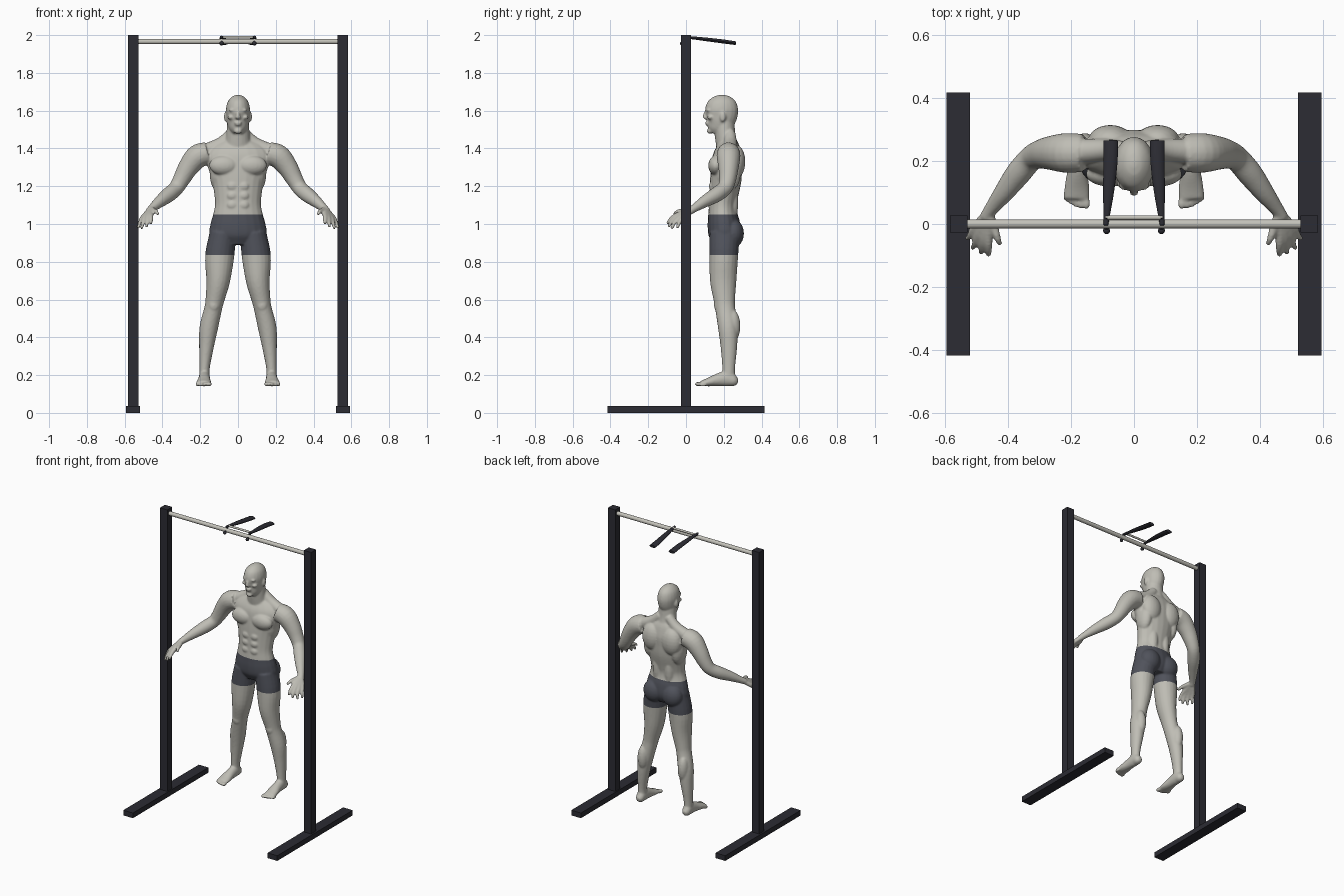
import bpy, bmesh, math
from mathutils import Vector, Matrix

cube = bpy.data.objects.get("Cube")
if cube:
    bpy.data.objects.remove(cube, do_unlink=True)


def material(name, rgb):
    mat = bpy.data.materials.new(name)
    mat.use_nodes = True
    mat.diffuse_color = (*rgb, 1)
    mat.node_tree.nodes["Principled BSDF"].inputs["Base Color"].default_value = (*rgb, 1)
    return mat


SKIN = material("pale grey skin", (.52, .51, .46))
SHORTS = material("slate shorts", (.08, .085, .105))
FRAME = material("dark frame", (.025, .025, .033))
STEEL = material("light steel", (.55, .54, .49))


def catmull(rows, steps):
    """Smoothly resample rows of numbers."""
    pts = [Vector(r) for r in rows]
    pts = [pts[0] * 2 - pts[1]] + pts + [pts[-1] * 2 - pts[-2]]
    out = []
    for a, b, c, d in zip(pts, pts[1:], pts[2:], pts[3:]):
        for i in range(steps):
            t = i / steps
            out.append((b * 2 + (c - a) * t + (a * 2 - b * 5 + c * 4 - d) * t * t
                        + (b * 3 - a - c * 3 + d) * t ** 3) / 2)
    return out + [pts[-2]]


def tube(bm, rows, side=1, steps=4, sides=20):
    """Loft ellipses; each row is x, y, z, half width, half depth."""
    rows = catmull([r if len(r) == 5 else (*r, r[3]) for r in rows], steps)
    mids = [Vector(r[:3]) for r in rows]
    rings = []
    for i, r in enumerate(rows):
        along = (mids[min(i + 1, len(mids) - 1)] - mids[max(i - 1, 0)]).normalized()
        u = Vector((1, 0, 0))
        u = (u - along * u.dot(along)).normalized()
        v = along.cross(u)
        ring = []
        for k in range(sides):
            a = math.tau * k / sides
            p = mids[i] + u * r[3] * math.cos(a) + v * r[4] * math.sin(a)
            ring.append(bm.verts.new((p.x * side, p.y, p.z)))
        rings.append(ring)
    for low, high in zip(rings, rings[1:]):
        for k in range(sides):
            n = (k + 1) % sides
            bm.faces.new((low[k], low[n], high[n], high[k]))
    bm.faces.new(rings[0])
    bm.faces.new(rings[-1])


def blob(bm, centre, radii, side=1):
    """Ellipsoid muscle or feature."""
    place = Matrix.Translation((centre[0] * side, *centre[1:])) @ Matrix.Diagonal((*radii, 1))
    bmesh.ops.create_uvsphere(bm, u_segments=20, v_segments=12, radius=1, matrix=place)


def finish(bm, name, mat):
    bmesh.ops.recalc_face_normals(bm, faces=bm.faces[:])
    mesh = bpy.data.meshes.new(name)
    bm.to_mesh(mesh)
    bm.free()
    mesh.materials.append(mat)
    obj = bpy.data.objects.new(name, mesh)
    bpy.context.collection.objects.link(obj)
    return obj


def box(name, centre, size, mat):
    bm = bmesh.new()
    place = Matrix.Translation(centre) @ Matrix.Diagonal((*size, 1))
    bmesh.ops.create_cube(bm, size=1, matrix=place)
    return finish(bm, name, mat)


def smooth(obj, angle=40):
    bpy.ops.object.select_all(action='DESELECT')
    obj.select_set(True)
    bpy.context.view_layer.objects.active = obj
    bpy.ops.object.shade_smooth_by_angle(angle=math.radians(angle))


def rod(name, start, end, radius, mat):
    bm = bmesh.new()
    tube(bm, [(*start, radius), (*end, radius)], steps=1)
    smooth(finish(bm, name, mat))


# Rack: floor rails, posts and the pull-up bar
for label, s in (("left", 1), ("right", -1)):
    box(label + "_floor_rail", (.557 * s, 0, .018), (.074, .832, .036), FRAME)
    box(label + "_post", (.555 * s, 0, 1.0), (.056, .054, 2), FRAME)
bm = bmesh.new()
bmesh.ops.create_cone(bm, cap_ends=True, segments=24, radius1=.014, radius2=.014, depth=1.06,
                      matrix=Matrix.Translation((0, 0, 1.966)) @ Matrix.Rotation(math.pi / 2, 4, 'Y'))
smooth(finish(bm, "pull_up_bar", STEEL))

# Grip attachment on the bar
bm = bmesh.new()
bmesh.ops.create_cone(bm, cap_ends=True, segments=16, radius1=.007, radius2=.007, depth=.18,
                      matrix=Matrix.Translation((0, .02, 1.989)) @ Matrix.Rotation(math.pi / 2, 4, 'Y'))
smooth(finish(bm, "grip_cross_rod", STEEL))
for label, s in (("left", 1), ("right", -1)):
    bm = bmesh.new()
    tube(bm, [(.089, -.004, 1.99, .007), (.08, .11, 1.977, .018, .01),
              (.074, .2, 1.966, .022, .011), (.074, .264, 1.957, .023, .01)], s, 3, 10)
    smooth(finish(bm, label + "_grip_arm", FRAME))
    rod(label + "_grip_clamp", (.087 * s, -.02, 1.957), (.087 * s, .022, 1.992), .006, FRAME)
    bm = bmesh.new()
    blob(bm, (.087, -.021, 1.956), (.011, .011, .011), s)
    smooth(finish(bm, label + "_clamp_knob", FRAME))

# Body: torso, neck and head
body = bmesh.new()
tube(body, [(0, .205, .89, .09, .06), (0, .205, .94, .15, .085), (0, .2, 1.0, .146, .086),
            (0, .195, 1.05, .132, .078), (0, .195, 1.1, .122, .073), (0, .2, 1.15, .125, .076),
            (0, .21, 1.23, .138, .083), (0, .215, 1.3, .16, .082), (0, .22, 1.36, .175, .078),
            (0, .225, 1.41, .14, .06), (0, .225, 1.45, .07, .04)])
tube(body, [(0, .225, 1.38, .085, .06), (0, .212, 1.44, .067, .056),
            (0, .205, 1.49, .061, .055), (0, .2, 1.56, .055, .055)])
tube(body, [(0, .15, 1.478, .024, .03), (0, .16, 1.5, .044, .05), (0, .176, 1.53, .056, .07),
            (0, .187, 1.57, .062, .084), (0, .189, 1.61, .064, .087), (0, .19, 1.65, .053, .073),
            (0, .19, 1.675, .03, .042), (0, .19, 1.684, .008, .01)])
# Face: nose, mouth and chin
tube(body, [(0, .112, 1.605, .008), (0, .1, 1.58, .009), (0, .099, 1.566, .014, .01),
            (0, .112, 1.558, .012, .006)])
blob(body, (0, .112, 1.537), (.022, .012, .005))
blob(body, (0, .115, 1.526), (.019, .012, .006))
blob(body, (0, .126, 1.492), (.022, .016, .015))

ARM = [(.16, .225, 1.375, .06), (.215, .225, 1.357, .063), (.263, .225, 1.3, .054),
       (.3, .22, 1.235, .045), (.328, .205, 1.19, .04), (.367, .16, 1.155, .04),
       (.412, .1, 1.12, .032), (.453, .047, 1.085, .022), (.47, .02, 1.068, .02)]
LEG = [(.08, .205, .95, .07, .08), (.097, .2, .83, .077, .076), (.105, .197, .7, .063, .07),
       (.122, .203, .6, .05, .057), (.132, .208, .55, .047, .053), (.155, .222, .45, .049, .052),
       (.167, .227, .35, .039, .044), (.177, .226, .24, .028, .034), (.178, .225, .18, .028, .034)]
FOOT = [(.178, .275, .166, .014, .014), (.178, .255, .17, .027, .03), (.178, .22, .182, .03, .042),
        (.179, .17, .175, .032, .034), (.181, .12, .163, .039, .023), (.182, .08, .156, .04, .014)]
# Knuckle and tip of each finger
FINGERS = [((.461, -.045, 1.048), (.46, -.1, 1.0)), ((.476, -.04, 1.042), (.485, -.093, .984)),
           ((.491, -.028, 1.037), (.511, -.077, .975)), ((.504, -.01, 1.034), (.529, -.047, .978)),
           ((.443, -.012, 1.07), (.424, -.065, 1.05))]
# Muscles and small features: centre, radii
MUSCLES = [
    ((.075, .158, 1.31), (.078, .04, .052)),    # chest
    ((.075, .265, 1.33), (.07, .049, .09)),     # shoulder blade
    ((.105, .225, 1.27), (.045, .065, .1)),     # flank
    ((.045, .24, 1.12), (.035, .037, .13)),     # lower back
    ((.072, .25, .95), (.072, .057, .075)),     # buttock
    ((.155, .248, .46), (.036, .04, .085)),     # calf
    ((.128, .168, .57), (.028, .02, .035)),     # knee
    ((.067, .195, 1.567), (.007, .016, .027)),  # ear
    ((.027, .12, 1.603), (.022, .014, .008)),   # brow
    ((.038, .13, 1.565), (.018, .018, .012)),   # cheek
]

for s in (1, -1):
    for rows in (ARM, LEG, FOOT):
        tube(body, rows, s)
    # Trapezius slope
    tube(body, [(.03, .232, 1.48, .03), (.09, .235, 1.425, .035), (.17, .23, 1.385, .04)], s)
    for centre, radii in MUSCLES:
        blob(body, centre, radii, s)
    for row in range(3):
        blob(body, (.03, .132 + .002 * row, 1.1 + .05 * row), (.028, .015, .023), s)
    for knuckle, tip in FINGERS:
        bend = Vector(knuckle).lerp(Vector(tip), .55) + Vector((0, -.004, .006))
        tube(body, [(.461, .035, 1.078, .016), (*knuckle, .014), (*bend, .011), (*tip, .008)], s)
    for toe in range(5):
        size = .0125 - .0012 * toe
        blob(body, (.151 + .0165 * toe, .066 + .003 * toe * toe / 2, .14 + size), (size, .02, size), s)

# Fuse the parts into one smooth skin
rough = finish(body, "rough_body", SKIN)
remesh = rough.modifiers.new("fuse", 'REMESH')
remesh.mode = 'VOXEL'
remesh.voxel_size = .0055
relax = rough.modifiers.new("relax", 'SMOOTH')
relax.factor = .5
relax.iterations = 6
graph = bpy.context.evaluated_depsgraph_get()
fused = bpy.data.meshes.new_from_object(rough.evaluated_get(graph))
bpy.data.objects.remove(rough, do_unlink=True)

# Cut the shorts' waist and hems, then colour them by height
HEM, WAIST = .835, 1.05
bm = bmesh.new()
bm.from_mesh(fused)
for height in (HEM, WAIST):
    bmesh.ops.bisect_plane(bm, geom=bm.verts[:] + bm.edges[:] + bm.faces[:],
                           plane_co=(0, 0, height), plane_no=(0, 0, 1))
for face in bm.faces:
    mid = face.calc_center_median()
    face.material_index = int(HEM < mid.z < WAIST and abs(mid.x) < .25)
figure = finish(bm, "figure", SKIN)
figure.data.materials.append(SHORTS)
smooth(figure, 60)
